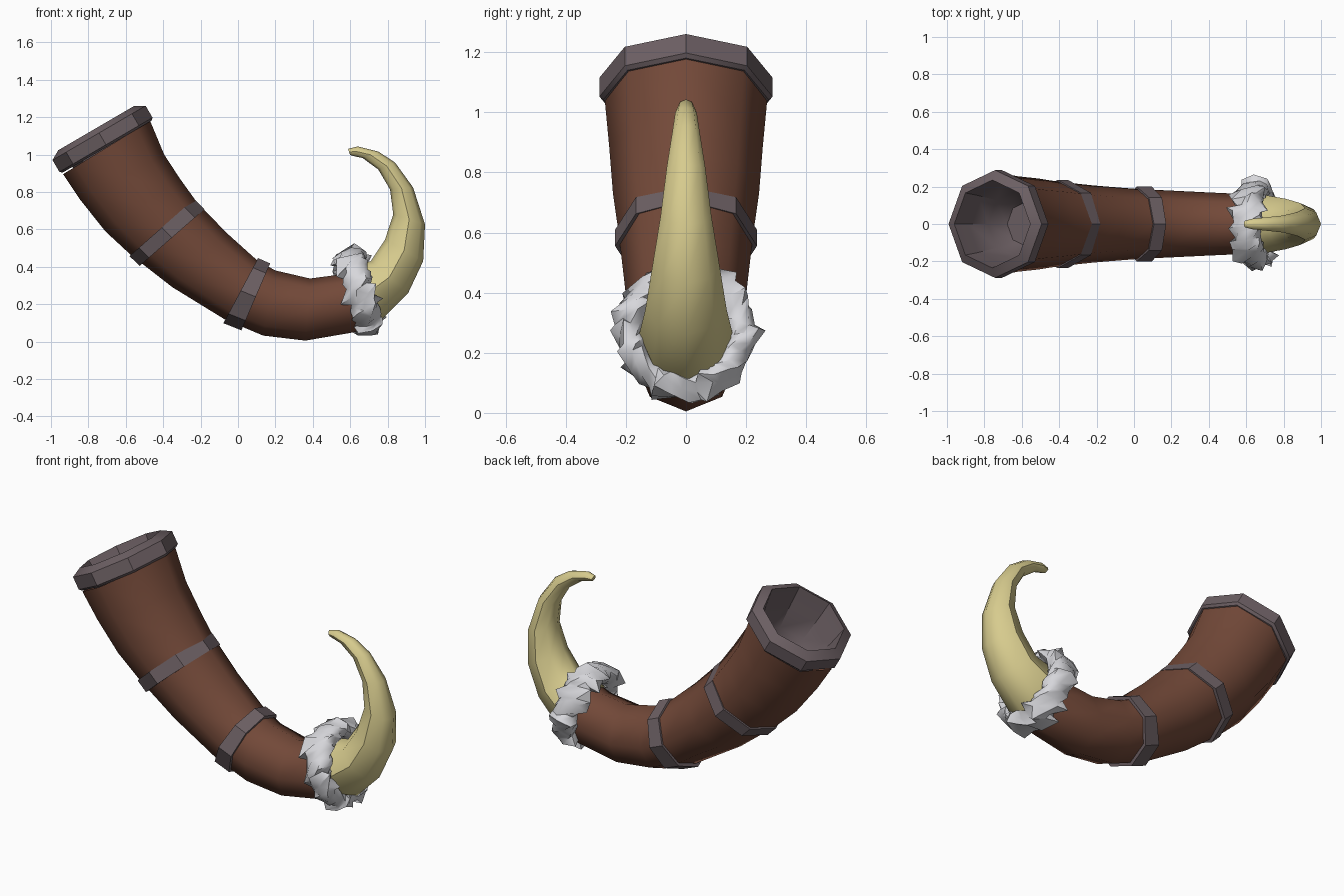
import bpy, bmesh, random
from math import cos, sin, pi, radians
from mathutils import Vector

random.seed(4)
if "Cube" in bpy.data.objects:
    bpy.data.objects.remove(bpy.data.objects["Cube"])


def material(name, rgb):
    m = bpy.data.materials.new(name)
    m.use_nodes = True
    m.diffuse_color = (*rgb, 1)
    m.node_tree.nodes["Principled BSDF"].inputs["Base Color"].default_value = (*rgb, 1)
    return m


LEATHER = material("brown leather", (0.17, 0.066, 0.04))
METAL = material("dark metal", (0.15, 0.115, 0.125))
BONE = material("pale bone", (0.68, 0.60, 0.27))
FUR = material("light grey fur", (0.68, 0.68, 0.71))


def section(upper, lower, width, sides=8):
    """Ring of points spanning two points of the side outline."""
    up, low = (Vector((p[0], 0, p[1])) for p in (upper, lower))
    mid, half = (up + low) / 2, (up - low) / 2
    return [mid + half * cos(a) + Vector((0, width * sin(a), 0))
            for a in (2 * pi * i / sides for i in range(sides))]


def loft(name, rings, mat, cap_start=False, cap_end=False, loop=False,
         angle=60, creases=()):
    """Skin a row of rings into one mesh."""
    bm = bmesh.new()
    rows = [[bm.verts.new(p) for p in r] for r in rings]
    n = len(rows[0])
    pairs = list(zip(rows, rows[1:])) + ([(rows[-1], rows[0])] if loop else [])
    for a, b in pairs:
        for i in range(n):
            j = (i + 1) % n
            bm.faces.new((a[i], a[j], b[j], b[i]))
    if cap_start:
        bm.faces.new(rows[0])
    if cap_end:
        bm.faces.new(rows[-1])
    bmesh.ops.recalc_face_normals(bm, faces=bm.faces)
    mesh = bpy.data.meshes.new(name)
    bm.to_mesh(mesh)
    bm.free()
    ob = bpy.data.objects.new(name, mesh)
    bpy.context.collection.objects.link(ob)
    mesh.materials.append(mat)
    bpy.ops.object.select_all(action='DESELECT')
    ob.select_set(True)
    bpy.context.view_layer.objects.active = ob
    bpy.ops.object.shade_smooth_by_angle(angle=radians(angle))
    # lengthwise creases
    for e in mesh.edges:
        a, b = e.vertices
        if a % n == b % n and a % n in creases:
            e.use_edge_sharp = True
    return ob


# leather body: upper outline, lower outline, half width
body = [
    ((-0.47, 1.18), (-0.935, 0.895), 0.27),
    ((-0.395, 1.0), (-0.845, 0.76), 0.255),
    ((-0.31, 0.87), (-0.71, 0.59), 0.243),
    ((-0.22, 0.745), (-0.575, 0.465), 0.225),
    ((-0.06, 0.58), (-0.35, 0.29), 0.205),
    ((0.107, 0.43), (-0.07, 0.118), 0.187),
    ((0.20, 0.38), (0.134, 0.032), 0.18),
    ((0.385, 0.337), (0.36, 0.005), 0.17),
    ((0.545, 0.358), (0.64, 0.053), 0.16),
    ((0.60, 0.385), (0.71, 0.09), 0.15),
]
loft("horn_body", [section(*s) for s in body], LEATHER, cap_end=True)

# mouth rim with the hollow bowl inside
RIM_UP, RIM_AXIS = Vector((0.864, 0.504)), Vector((-0.504, 0.864))
RIM_BASE = Vector((-0.70, 1.042))


def rim_ring(along, r):
    c = RIM_BASE + RIM_AXIS * along
    return section(c + RIM_UP * r, c - RIM_UP * r, r)


rim = [(0.0, 0.255), (0.0, 0.275), (0.012, 0.288), (0.085, 0.288),
       (0.115, 0.235), (0.0, 0.215), (-0.15, 0.18), (-0.25, 0.12)]
loft("mouth_rim", [rim_ring(*s) for s in rim], METAL, cap_end=True, angle=40)


# straps around the body
def strap(name, start, end, width):
    def shrunk(s, f):
        u, l = Vector(s[0]), Vector(s[1])
        m = (u + l) / 2
        return section(m + (u - m) * f, m + (l - m) * f, width * f)
    rings = [shrunk(start, 0.9), shrunk(start, 1), shrunk(end, 1), shrunk(end, 0.9)]
    loft(name, rings, METAL, loop=True, angle=30)


strap("upper_strap", ((-0.235, 0.762), (-0.58, 0.457)),
      ((-0.18, 0.707), (-0.526, 0.404)), 0.236)
strap("lower_strap", ((0.107, 0.446), (-0.078, 0.098)),
      ((0.172, 0.418), (0.018, 0.06)), 0.2)

# curved bone tip: outer outline, inner outline, half width
tip = [
    ((0.71, 0.09), (0.58, 0.39), 0.15),
    ((0.77, 0.118), (0.63, 0.41), 0.155),
    ((0.91, 0.26), (0.71, 0.43), 0.135),
    ((0.99, 0.43), (0.786, 0.545), 0.112),
    ((1.0, 0.626), (0.83, 0.68), 0.085),
    ((0.936, 0.824), (0.813, 0.813), 0.064),
    ((0.84, 0.957), (0.75, 0.92), 0.045),
    ((0.75, 1.016), (0.665, 0.982), 0.036),
    ((0.64, 1.043), (0.625, 0.99), 0.028),
    ((0.588, 1.03), (0.6, 0.997), 0.018),
]
loft("bone_tip", [section(*s) for s in tip], BONE, cap_start=True, cap_end=True,
     creases=(2, 6))

# shaggy fur collar: a ragged ring tilted along the horn
CENTRE = Vector((0.652, 0, 0.272))
AXIS = Vector((0.97, 0, 0.24)).normalized()
UP = Vector((-AXIS.z, 0, AXIS.x))
SIDE = Vector((0, 1, 0))
STEPS, PROFILE = 34, 9


def fur_ring(i):
    a = 2 * pi * i / STEPS
    out = UP * cos(a) + SIDE * sin(a)
    around = SIDE * cos(a) - UP * sin(a)
    ring = []
    for k in range(PROFILE):
        b = 2 * pi * k / PROFILE + 0.3 * i
        push = random.uniform(0.8, 1.15)
        twist = random.uniform(-0.015, 0.015)
        if random.random() < 0.2 and cos(b) > -0.3:
            push = random.uniform(1.3, 1.65)
            twist += random.choice((-0.025, 0.025))
        ring.append(CENTRE + out * (0.183 + 0.05 * push * cos(b))
                    + AXIS * 0.075 * push * sin(b) + around * twist)
    return ring


# rings twist with the collar, so the last one is realigned with the first
rings = [fur_ring(i) for i in range(STEPS)]
shift = round(0.3 * STEPS / (2 * pi / PROFILE)) % PROFILE
rings.append(rings[0][shift:] + rings[0][:shift])
collar = loft("fur_collar", rings, FUR, angle=45)
bm = bmesh.new()
bm.from_mesh(collar.data)
bmesh.ops.remove_doubles(bm, verts=bm.verts, dist=0.0001)
bmesh.ops.recalc_face_normals(bm, faces=bm.faces)
bm.to_mesh(collar.data)
bm.free()
